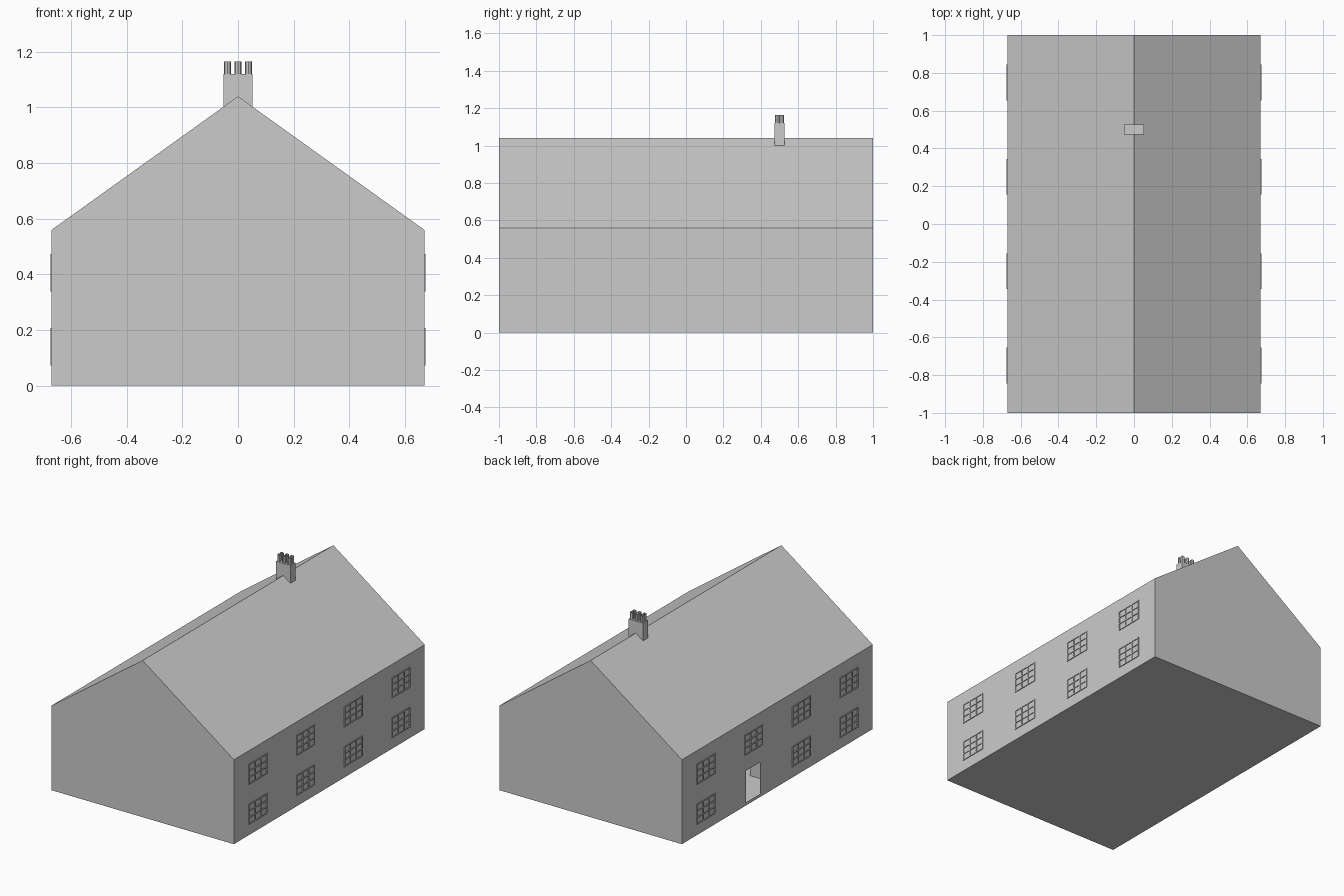
import bpy, bmesh

if "Cube" in bpy.data.objects:
    bpy.data.objects.remove(bpy.data.objects["Cube"])

W, L, EAVE, RIDGE = 0.67, 1.0, 0.56, 1.04
DOOR_Y0, DOOR_Y1, DOOR_Z0, DOOR_Z1 = 0.18, 0.33, 0.02, 0.23


def make_object(name, bm):
    me = bpy.data.meshes.new(name)
    bm.to_mesh(me)
    bm.free()
    ob = bpy.data.objects.new(name, me)
    bpy.context.collection.objects.link(ob)
    return ob


def add_face(bm, pts):
    return bm.faces.new([bm.verts.new(p) for p in pts])


def add_box(bm, x0, x1, y0, y1, z0, z1):
    vs = bmesh.ops.create_cube(bm, size=1)["verts"]
    for v in vs:
        v.co.x = x1 if v.co.x > 0 else x0
        v.co.y = y1 if v.co.y > 0 else y0
        v.co.z = z1 if v.co.z > 0 else z0


# House shell: gable profile swept along y, left wall left open for the doorway
bm = bmesh.new()
profile = [(W, 0), (W, EAVE), (0, RIDGE), (-W, EAVE), (-W, 0)]
front = [bm.verts.new((x, -L, z)) for x, z in profile]
back = [bm.verts.new((x, L, z)) for x, z in profile]
bm.faces.new(front)
bm.faces.new(back)
for i in (0, 1, 2, 4):
    j = (i + 1) % 5
    bm.faces.new((front[i], front[j], back[j], back[i]))
# Left wall in panels around the doorway
for y0, y1, z0, z1 in [(-L, DOOR_Y0, 0, EAVE), (DOOR_Y1, L, 0, EAVE),
                       (DOOR_Y0, DOOR_Y1, 0, DOOR_Z0), (DOOR_Y0, DOOR_Y1, DOOR_Z1, EAVE)]:
    add_face(bm, [(-W, y0, z0), (-W, y0, z1), (-W, y1, z1), (-W, y1, z0)])
bmesh.ops.remove_doubles(bm, verts=bm.verts, dist=1e-5)
bmesh.ops.recalc_face_normals(bm, faces=bm.faces)
make_object("house_shell", bm)

# Inner wall seen through the doorway
bm = bmesh.new()
add_box(bm, -W + 0.002, -0.45, -0.04, -0.03, 0.002, 0.28)
make_object("inner_wall", bm)


# Window lattices: thin bars standing just proud of the wall
def window(name, side, yc, zc, w=0.19, h=0.135, cols=3, rows=3, bar=0.007, d=0.005):
    bm = bmesh.new()
    xs = sorted((side * (W - 0.001), side * (W + d)))
    for i in range(cols + 1):
        y = yc - w / 2 + bar / 2 + i * (w - bar) / cols
        add_box(bm, *xs, y - bar / 2, y + bar / 2, zc - h / 2, zc + h / 2)
    for i in range(rows + 1):
        z = zc - h / 2 + bar / 2 + i * (h - bar) / rows
        add_box(bm, *xs, yc - w / 2, yc + w / 2, z - bar / 2, z + bar / 2)
    make_object(name, bm)


for side, label in ((1, "right"), (-1, "left")):
    for n, y in enumerate((-0.75, -0.25, 0.25, 0.75)):
        for z, floor in ((0.14, "lower"), (0.405, "upper")):
            if side < 0 and floor == "lower" and y == 0.25:
                continue  # doorway
            window(f"window_{label}_{floor}_{n}", side, y, z)

# Chimney stack straddling the ridge
bm = bmesh.new()
add_box(bm, -0.053, 0.053, 0.474, 0.526, 1.0, 1.12)
make_object("chimney_stack", bm)

# Two rows of three open chimney pots
for i, x in enumerate((-0.038, 0, 0.038)):
    for j, y in enumerate((0.4875, 0.5125)):
        bm = bmesh.new()
        vs = bmesh.ops.create_cone(bm, cap_ends=False, segments=8, radius1=0.0125,
                                   radius2=0.0125, depth=0.045)["verts"]
        bmesh.ops.translate(bm, verts=vs, vec=(x, y, 1.1425))
        make_object(f"chimney_pot_{i}_{j}", bm)
